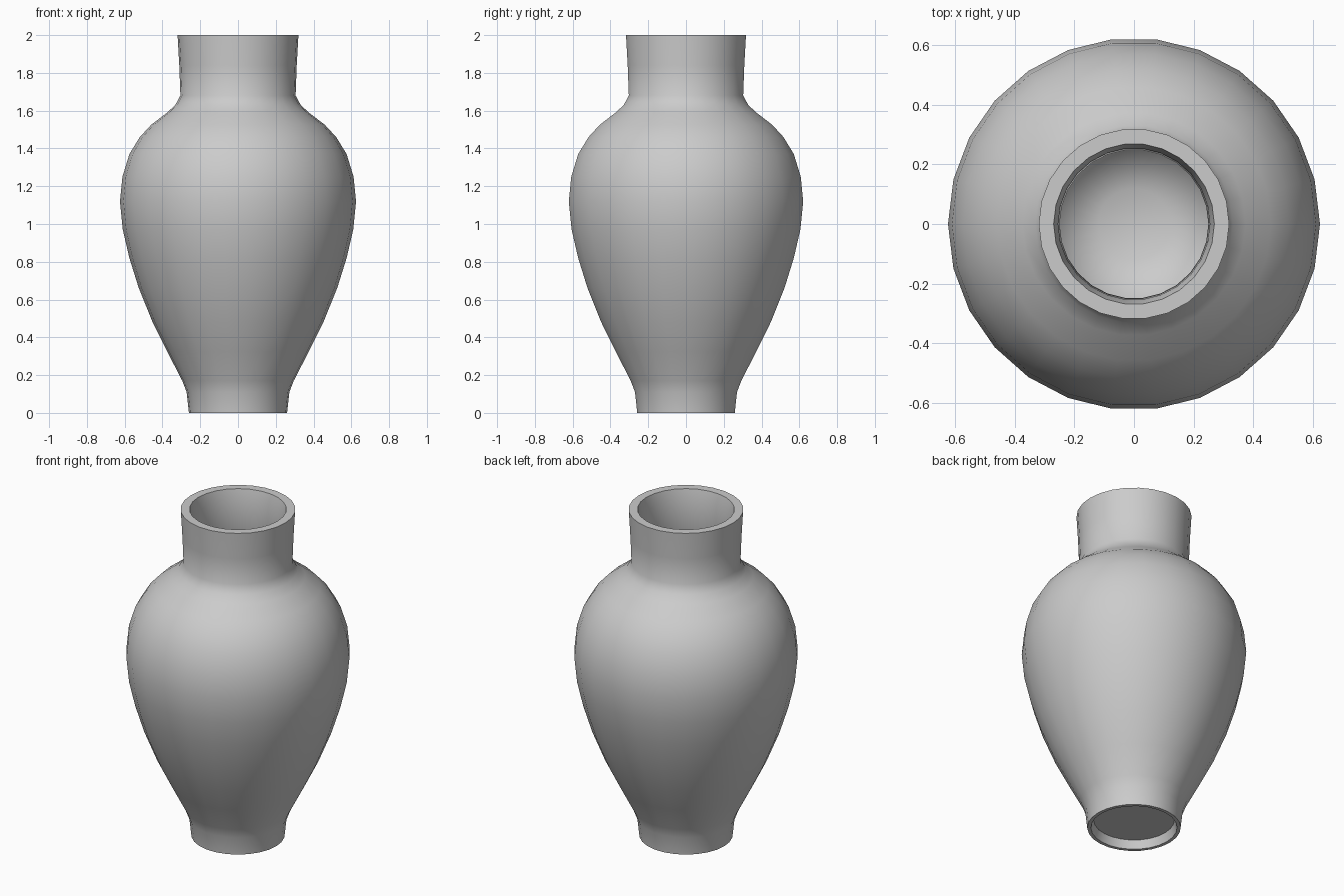
import bpy, bmesh, math

SIDES = 26

# Closed wall profile (radius, height): foot recess, outside, rim, hollow inside
profile = [
    (0.0, 0.05), (0.225, 0.05), (0.24, 0.0),
    (0.26, 0.0), (0.272, 0.11), (0.295, 0.17), (0.375, 0.325), (0.452, 0.48),
    (0.525, 0.66), (0.575, 0.82), (0.61, 0.97), (0.625, 1.12), (0.612, 1.25),
    (0.575, 1.37), (0.52, 1.46), (0.46, 1.525), (0.375, 1.59), (0.332, 1.63),
    (0.305, 1.68), (0.311, 1.84), (0.32, 2.0),
    (0.27, 2.0), (0.255, 1.93), (0.25, 1.67), (0.29, 1.6), (0.42, 1.5),
    (0.52, 1.37), (0.56, 1.25), (0.572, 1.12), (0.557, 0.97), (0.47, 0.66),
    (0.395, 0.48), (0.3, 0.28), (0.225, 0.15), (0.12, 0.105), (0.0, 0.1),
]

# Spin the profile into a vase
bm = bmesh.new()
verts = [bm.verts.new((r, 0, z)) for r, z in profile]
edges = [bm.edges.new(pair) for pair in zip(verts, verts[1:])]
bmesh.ops.spin(bm, geom=verts + edges, cent=(0, 0, 0), axis=(0, 0, 1),
               angle=math.tau, steps=SIDES)
bmesh.ops.remove_doubles(bm, verts=bm.verts[:], dist=0.0005)
bmesh.ops.recalc_face_normals(bm, faces=bm.faces[:])

mesh = bpy.data.meshes.new("vase")
bm.to_mesh(mesh)
bm.free()
vase = bpy.data.objects.new("vase", mesh)
bpy.context.collection.objects.link(vase)

# Smooth body with crisp rim and foot
bpy.context.view_layer.objects.active = vase
vase.select_set(True)
bpy.ops.object.shade_smooth_by_angle(angle=math.radians(50))
